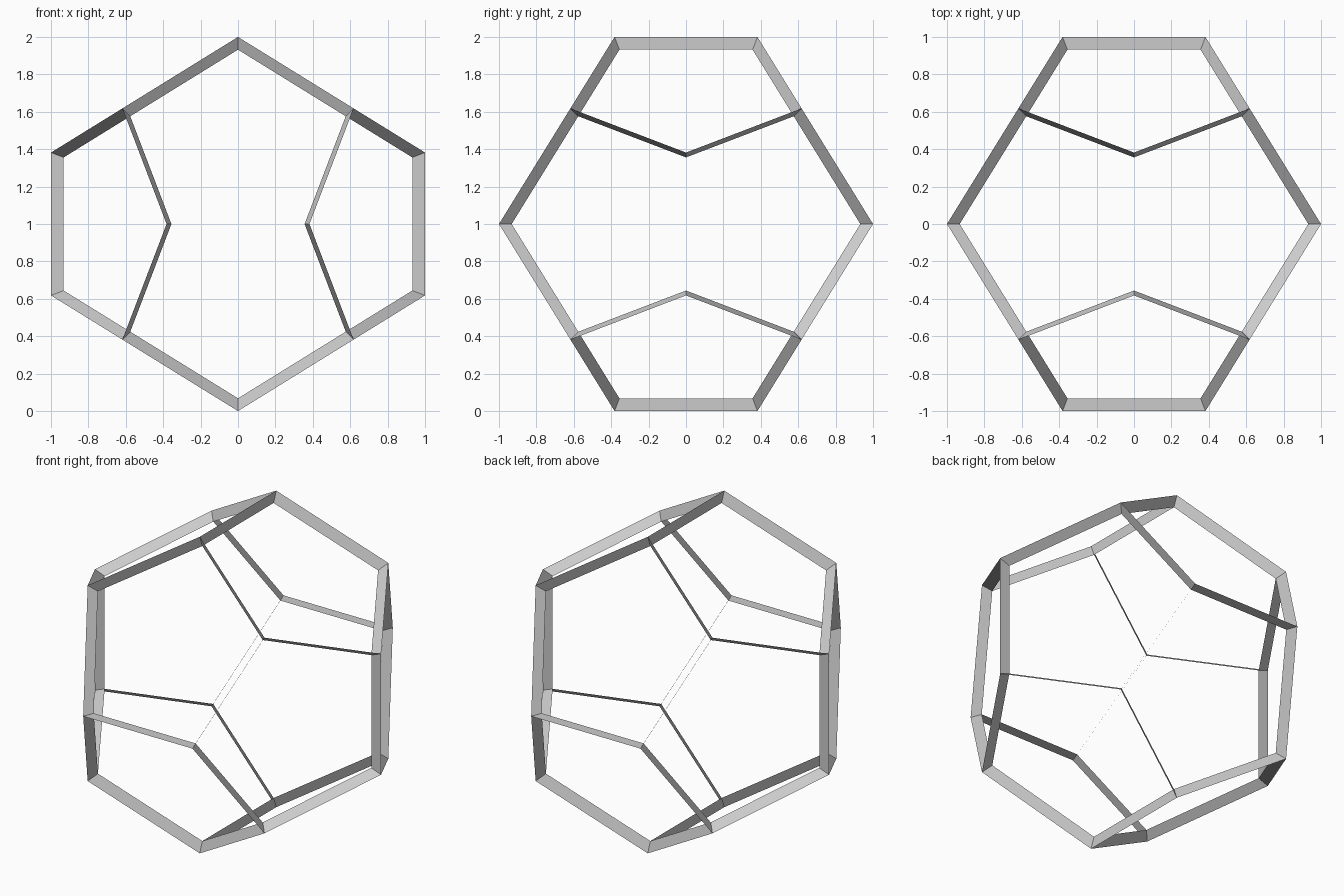
import bpy, bmesh
from itertools import combinations, product
from mathutils import Vector

if "Cube" in bpy.data.objects:
    bpy.data.objects.remove(bpy.data.objects["Cube"])

G = (5 ** 0.5 - 1) / 2      # inverse golden ratio
INNER = 0.932               # inner rim as a fraction of the outer radius
EDGE = 2 * G * G            # edge length of the dodecahedron

# corners: a cube plus three golden rectangles, one per axis pair
corners = [Vector(s) * G for s in product((-1, 1), repeat=3)]
for a, b in product((-1, 1), repeat=2):
    x, y = a * 1.0, b * G * G
    corners += [Vector((x, 0, y)), Vector((y, x, 0)), Vector((0, y, x))]

bm = bmesh.new()
lift = Vector((0, 0, 1))
outer = [bm.verts.new(c + lift) for c in corners]
inner = [bm.verts.new(c * INNER + lift) for c in corners]

# one flat radial ribbon along every dodecahedron edge
for i, j in combinations(range(len(corners)), 2):
    if abs((corners[i] - corners[j]).length - EDGE) < 0.01:
        bm.faces.new((outer[i], outer[j], inner[j], inner[i]))

mesh = bpy.data.meshes.new("dodecahedron_frame")
bm.to_mesh(mesh)
bm.free()
frame = bpy.data.objects.new("dodecahedron_frame", mesh)
bpy.context.collection.objects.link(frame)
